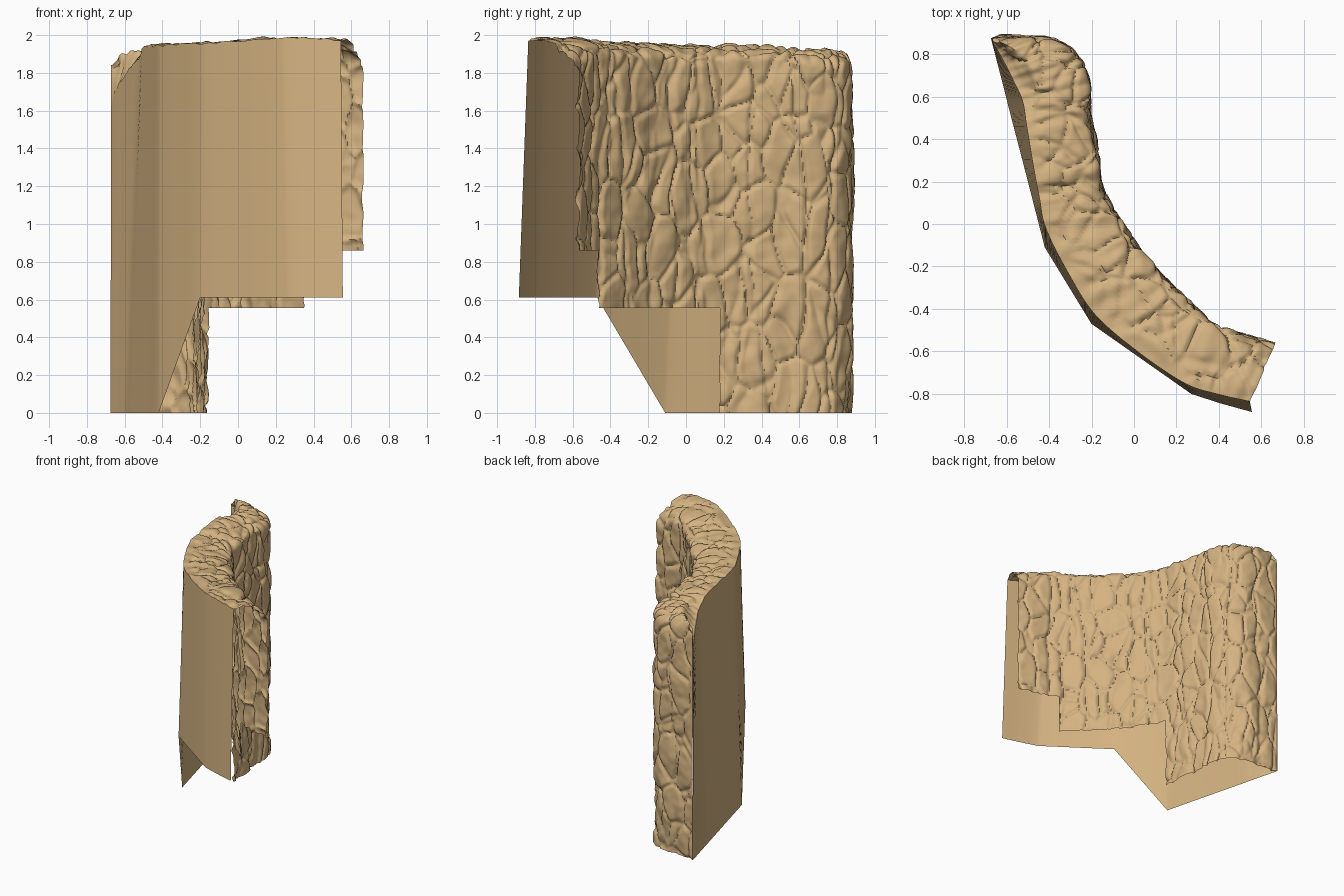
import bpy, bmesh, math
from mathutils import Vector, noise

if "Cube" in bpy.data.objects:
    bpy.data.objects.remove(bpy.data.objects["Cube"])

# Plan stations along the curved cliff:
# top back edge x,y | rock face x,y | back sheet foot x,y,z | crest height
ROWS = [
    (-.672, .87, -.672, .875, -.675, .88, 0, 1.85),
    (-.65, .83, -.52, .873, -.662, .83, 0, 1.91),
    (-.61, .76, -.37, .86, -.644, .76, 0, 1.92),
    (-.57, .68, -.265, .78, -.623, .68, 0, 1.925),
    (-.525, .58, -.215, .66, -.598, .58, 0, 1.93),
    (-.505, .46, -.215, .52, -.567, .46, 0, 1.935),
    (-.475, .28, -.18, .35, -.52, .28, 0, 1.945),
    (-.445, .12, -.16, .18, -.479, .12, 0, 1.945),
    (-.415, -.02, -.075, .03, -.42, -.11, 0, 1.95),
    (-.31, -.23, .015, -.11, -.31, -.29, .305, 1.955),
    (-.18, -.43, .125, -.24, -.20, -.47, .61, 1.955),
    (.03, -.61, .235, -.35, .035, -.635, .61, 1.97),
    (.24, -.75, .35, -.46, .27, -.80, .61, 1.985),
    (.39, -.80, .52, -.53, .41, -.845, .61, 1.985),
    (.545, -.835, .66, -.575, .555, -.885, .61, 1.97),
]
SUB = 16                       # columns between stations
LAST = len(ROWS) - 1
NCOL = LAST * SUB + 1
RIM = 30                       # rows over the rounded crest


def station(u, smooth):
    i = min(int(u), LAST - 1)
    t = u - i
    b, c = ROWS[i], ROWS[i + 1]
    if not smooth:
        return [p + (q - p) * t for p, q in zip(b, c)]
    a, d = ROWS[max(i - 1, 0)], ROWS[min(i + 2, LAST)]
    return [0.5 * (2 * q + (r - p) * t + (2 * p - 5 * q + 4 * r - s) * t * t
                   + (3 * q - p - 3 * r + s) * t ** 3)
            for p, q, r, s in zip(a, b, c, d)]


def crest(u, top):
    return top + 0.014 * noise.noise(Vector((u * 1.3, 3.1, 0))) \
        + 0.012 * noise.noise(Vector((u * 3, 8.2, 0)))


def dip(u):
    # the back sheet stops below the crest towards the tall end
    return 0.25 * max(0.0, 1 - u / 5)


def ease(x):
    x = max(0.0, min(1.0, x))
    return x * x * (3 - 2 * x)


def rock_height(p):
    # bulging blocks split by mostly vertical cracks
    w = p + 0.03 * noise.noise_vector(p * 5)
    dist, pts = noise.voronoi(Vector((w.x * 6.5, w.y * 6.5, w.z * 4)))
    blocks = ease(0.5 + (dist[1] - dist[0]) / 0.4) * 2 - 1
    dist, pts = noise.voronoi(Vector((w.x * 4, w.y * 4, w.z * 0.4 + 5)))
    columns = ease(0.5 + (dist[1] - dist[0]) / 0.3) * 2 - 1
    return (0.018 * blocks + 0.016 * columns - 0.025
            + 0.013 * noise.noise(p * 6) + 0.005 * noise.noise(p * 16))


def finish(bm, name, mat, angle):
    mesh = bpy.data.meshes.new(name)
    bm.to_mesh(mesh)
    bm.free()
    mesh.materials.append(mat)
    ob = bpy.data.objects.new(name, mesh)
    bpy.context.collection.objects.link(ob)
    bpy.ops.object.select_all(action='DESELECT')
    ob.select_set(True)
    bpy.context.view_layer.objects.active = ob
    bpy.ops.object.shade_smooth_by_angle(angle=math.radians(angle))
    return ob


stone = bpy.data.materials.new("sandstone tan")
stone.diffuse_color = (0.66, 0.45, 0.22, 1)
stone.use_nodes = True
stone.node_tree.nodes["Principled BSDF"].inputs["Base Color"].default_value = stone.diffuse_color

# Rock face: over the crest and down the concave side, with a stepped foot
bm = bmesh.new()
grid = []
for c in range(NCOL):
    u = c / SUB
    ox, oy, ix, iy, _, _, _, top = station(u, True)
    top = crest(u, top)
    drop = 0.09 + 0.13 * ease((u - 12) / 2) + 0.05 * ease((5 - u) / 3)
    col = []
    for k in range(RIM + 1):
        a = k / RIM * math.pi / 2
        s = math.sin(a) ** 0.9
        z = top - drop * (1 - math.cos(a) ** 0.85) - dip(u) * (1 - ease(s / 0.35))
        col.append(bm.verts.new((ox + (ix - ox) * s, oy + (iy - oy) * s, z)))
    z0 = top - drop
    for z1, n in ((0.86, 80), (0.555, 26), (0.0, 44)):
        for k in range(1, n + 1):
            col.append(bm.verts.new((ix, iy, z0 + (z1 - z0) * k / n)))
        z0 = z1
    grid.append(col)
for c in range(NCOL - 1):
    u = (c + 0.5) / SUB
    foot = 0.0 if u < 7 else 0.555 if u < 12 else 0.86
    for k in range(len(grid[0]) - 1):
        quad = (grid[c][k], grid[c + 1][k], grid[c + 1][k + 1], grid[c][k + 1])
        if sum(v.co.z for v in quad) / 4 > foot:
            bm.faces.new(quad)
bm.normal_update()
moves = []
for c, col in enumerate(grid):
    for k, v in enumerate(col):
        if v.link_faces:
            fade = ease(k / 4) * ease(c / 5)
            moves.append((v, v.normal * rock_height(v.co) * fade))
for v, m in moves:
    z = v.co.z
    v.co += m
    if z < 0.87:
        v.co.z = z
bmesh.ops.delete(bm, geom=[v for v in bm.verts if not v.link_faces], context='VERTS')
finish(bm, "rock_face", stone, 50)

# Back sheet: smooth leaning wall from the crest to its cut-away foot
bm = bmesh.new()
prev = None
for c in range(NCOL):
    u = c / SUB
    s = station(u, True)
    b = station(u, False)
    pair = (bm.verts.new((s[0], s[1], crest(u, s[7]) - dip(u))), bm.verts.new(b[4:7]))
    if prev:
        bm.faces.new((prev[0], prev[1], pair[1], pair[0]))
    prev = pair
finish(bm, "back_sheet", stone, 60)
